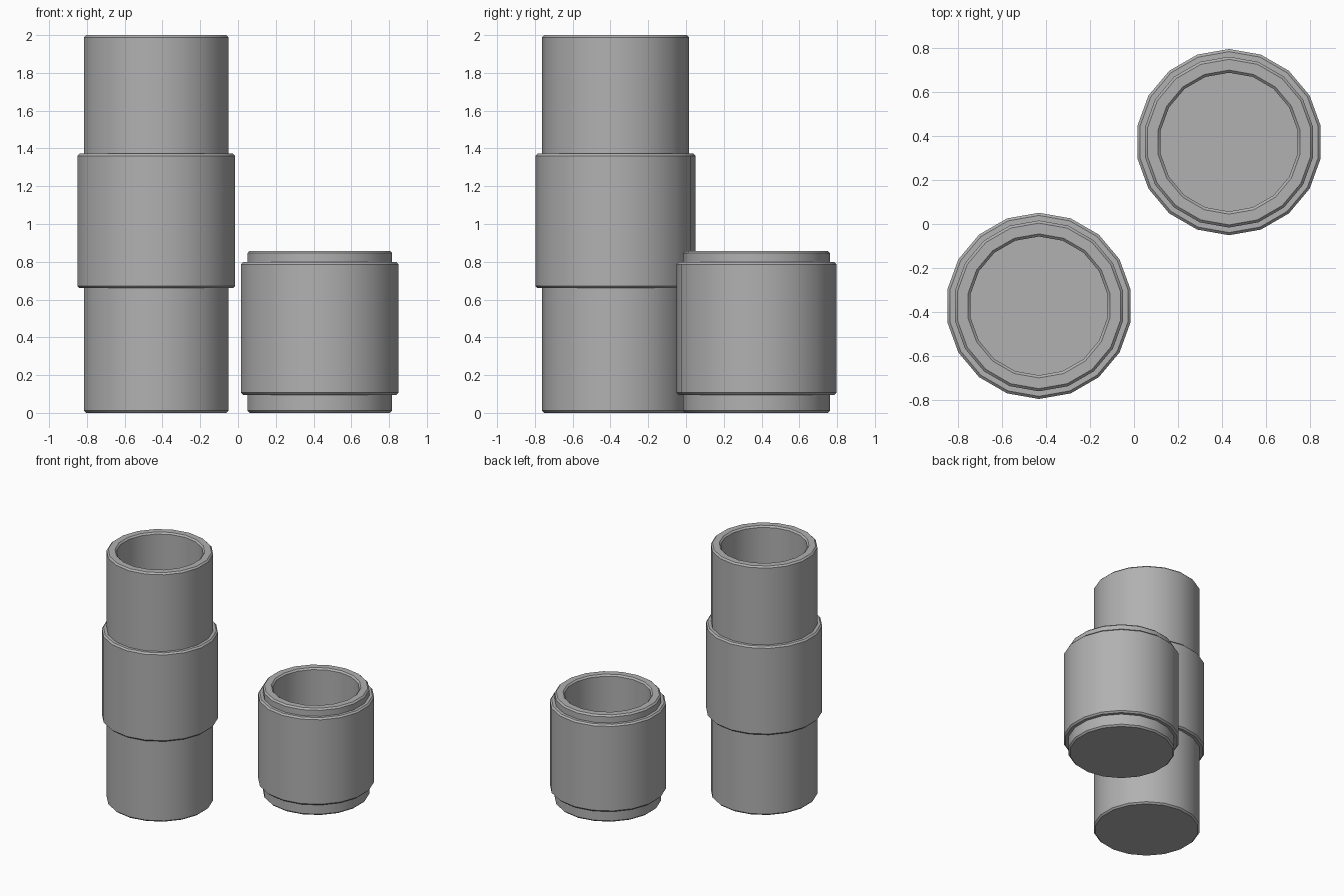
import bpy
from math import sin, cos, radians, tau

if "Cube" in bpy.data.objects:
    bpy.data.objects.remove(bpy.data.objects["Cube"])

SIDES = 18
BEVEL = 0.012

# Dark grey finish shared by all parts
grey = bpy.data.materials.new("dark_grey")
grey.diffuse_color = (0.44, 0.44, 0.44, 1)
grey.use_nodes = True
grey.node_tree.nodes["Principled BSDF"].inputs["Base Color"].default_value = grey.diffuse_color


def lathe(name, profile, location, closed=False):
    """Spin (radius, z) points around z; an open profile gets end caps."""
    verts, faces = [], []
    n = len(profile)
    for r, z in profile:
        for i in range(SIDES):
            a = radians(90) + tau * i / SIDES
            verts.append((r * cos(a), r * sin(a), z))
    for k in range(n if closed else n - 1):
        a, b = k * SIDES, (k + 1) % n * SIDES
        for i in range(SIDES):
            j = (i + 1) % SIDES
            faces.append((a + i, a + j, b + j, b + i))
    if not closed:
        faces.append(tuple(reversed(range(SIDES))))
        faces.append(tuple(range((n - 1) * SIDES, n * SIDES)))
    mesh = bpy.data.meshes.new(name)
    mesh.from_pydata(verts, [], faces)
    mesh.materials.append(grey)
    mesh.shade_smooth()
    mesh.set_sharp_from_angle(angle=radians(30))
    obj = bpy.data.objects.new(name, mesh)
    obj.location = location
    bpy.context.collection.objects.link(obj)
    return obj


def cup(name, height, location, r_out=0.389, r_in=0.316, floor=0.07):
    b = BEVEL
    lathe(name, [(r_out - b, 0), (r_out, b), (r_out, height - b),
                 (r_out - b, height), (r_in + b, height),
                 (r_in, height - b), (r_in, floor)], location)


def sleeve(name, z0, z1, location, r_out=0.424, r_in=0.387):
    b = BEVEL
    lathe(name, [(r_in, z0), (r_out - b, z0), (r_out, z0 + b),
                 (r_out, z1 - b), (r_out - b, z1), (r_in, z1)],
          location, closed=True)


# Tall and short cups, each with a thicker sleeve around the middle
for label, loc, height, z0, z1 in (
        ("tall", (-0.433, -0.373, 0), 2.0, 0.66, 1.372),
        ("short", (0.433, 0.373, 0), 0.858, 0.096, 0.798)):
    cup(label + "_cup", height, loc)
    sleeve(label + "_sleeve", z0, z1, loc)
